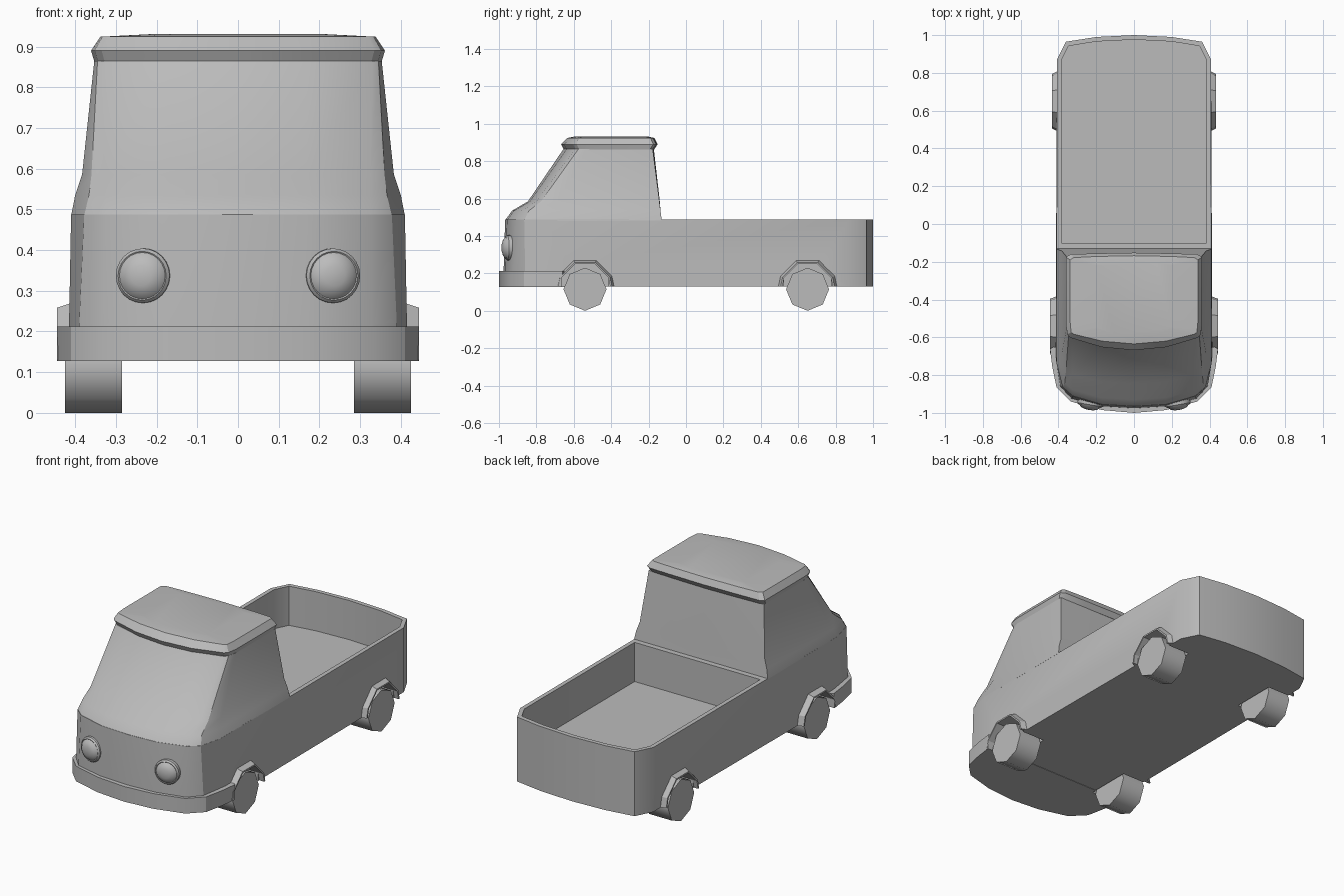
import bpy, bmesh, math
from mathutils import Matrix, Vector

if "Cube" in bpy.data.objects:
    bpy.data.objects.remove(bpy.data.objects["Cube"])

paint = bpy.data.materials.new("grey")
paint.diffuse_color = (0.5, 0.5, 0.5, 1)
paint.use_nodes = True
paint.node_tree.nodes["Principled BSDF"].inputs["Base Color"].default_value = paint.diffuse_color


def make(name, bm, smooth=30):
    bmesh.ops.recalc_face_normals(bm, faces=bm.faces[:])
    me = bpy.data.meshes.new(name)
    bm.to_mesh(me)
    bm.free()
    me.materials.append(paint)
    ob = bpy.data.objects.new(name, me)
    bpy.context.collection.objects.link(ob)
    if smooth:
        shade(ob, smooth)
    return ob


def shade(ob, angle):
    bpy.ops.object.select_all(action='DESELECT')
    ob.select_set(True)
    bpy.context.view_layer.objects.active = ob
    bpy.ops.object.shade_smooth_by_angle(angle=math.radians(angle))


def skin(name, rings, smooth=30, closed=False):
    """Join rings of points; cap the ends unless the rings form a closed loop."""
    bm = bmesh.new()
    vs = [[bm.verts.new(p) for p in r] for r in rings]
    n = len(vs[0])
    for a, b in zip(vs, vs[1:]):
        for i in range(n):
            j = (i + 1) % n
            bm.faces.new((a[i], a[j], b[j], b[i]))
    bm.faces.new(vs[0][::-1])
    bm.faces.new(vs[-1])
    return make(name, bm, smooth)


def plan(half, z):
    """Mirror a half outline (front centre to rear centre) into a ring at z."""
    full = half + [(-x, y) for x, y in half[-2:0:-1]]
    return [(x, y, z) for x, y in full]


def cut(ob, cutter):
    m = ob.modifiers.new("cut", 'BOOLEAN')
    m.operation, m.solver, m.object = 'DIFFERENCE', 'EXACT', cutter
    bpy.ops.object.select_all(action='DESELECT')
    ob.select_set(True)
    bpy.context.view_layer.objects.active = ob
    bpy.ops.object.modifier_apply(modifier=m.name)


# front outlines at rising heights
low = [(0, -.975), (.17, -.965), (.33, -.925), (.39, -.86), (.415, -.70)]
waist = [(0, -.967), (.17, -.957), (.325, -.912), (.378, -.865), (.41, -.74)]
shoulder = [(0, -.93), (.17, -.92), (.325, -.878), (.366, -.84), (.40, -.72)]
sill = [(0, -.845), (.17, -.835), (.325, -.80), (.36, -.775), (.383, -.69)]
brow = [(0, -.655), (.17, -.638), (.33, -.593), (.345, -.575), (.353, -.53)]
tail = [(.408, .87), (.36, .965), (.2, .99), (0, 1)]

# lower body with load bed
body = skin("lower_body", [plan(low + tail, .13), plan(low + tail, .22),
                           plan(waist + tail, .487)], 0)
bed_half = [(0, -.10), (.385, -.10), (.385, .865), (.347, .942), (.2, .966), (0, .976)]
bed = skin("bed_cutter", [plan(bed_half, .27), plan(bed_half, .7)], 0)
cut(body, bed)

# front bumper
bump_half = [(0, -1), (.17, -.985), (.335, -.94), (.41, -.865), (.432, -.76),
             (.445, -.66), (.405, -.64), (0, -.64)]
bumper = skin("front_bumper", [plan(bump_half, .128), plan(bump_half, .212)], 0)

# wheel wells, arch flares and wheels
helpers = [bed]
for end, wy in (("front", -.54), ("rear", .65)):
    for side, s in (("right", 1), ("left", -1)):
        octagon = [math.radians(22.5 + 45 * k) for k in range(8)]
        well = skin("well_cutter", [[(s * x, wy + .136 * math.cos(a), .125 + .136 * math.sin(a))
                                     for a in octagon] for x in (.275, .6)], 0)
        cut(body, well)
        if end == "front":
            cut(bumper, well)
        helpers.append(well)

        edge = .445 if end == "front" else .435
        section = [(.39, .135), (edge, .135), (edge, .144), (.402, .16)]
        rings = []
        for deg in (2, 22.5, 67.5, 112.5, 157.5, 178):
            a = math.radians(deg)
            rings.append([(s * x, wy + r * math.cos(a), .125 + r * math.sin(a))
                          for x, r in section])
        skin(f"{end}_{side}_arch", rings, 0)

        skin(f"{end}_{side}_wheel",
             [[(s * x, wy + .115 * math.cos(k * math.pi / 4), .115 + .115 * math.sin(k * math.pi / 4))
               for k in range(8)] for x in (.285, .425)], 50)

for h in helpers:
    bpy.data.objects.remove(h)
shade(body, 30)
shade(bumper, 30)

# cab: bulging shoulders, sloping windscreen, leaning rear wall
skin("cab", [
    plan(waist + [(.41, -.13), (.2, -.13), (0, -.13)], .484),
    plan(shoulder + [(.40, -.136), (.2, -.136), (0, -.136)], .535),
    plan(sill + [(.383, -.142), (.2, -.141), (0, -.14)], .585),
    plan(brow + [(.353, -.178), (.2, -.174), (0, -.172)], .865)], 30)

# roof with overhanging rim
rim = [(0, -.668), (.17, -.652), (.335, -.603), (.352, -.585), (.361, -.53),
       (.361, -.175), (.335, -.16), (.2, -.156), (0, -.152)]
top = [(0, -.635), (.17, -.62), (.32, -.583), (.333, -.574), (.338, -.52),
       (.338, -.19), (.32, -.178), (.2, -.172), (0, -.168)]
under = [(x * .977, y + (.014 if y < -.4 else -.018)) for x, y in rim]
crown = [(x * .6, -.39 + (y + .39) * .85) for x, y in top]
skin("roof", [plan(under, .862), plan(rim, .89), plan(top, .924), plan(crown, .931)], 25)

# headlights: rim and shallow dome, turned slightly outward
for side, s in (("right", 1), ("left", -1)):
    turn = Matrix.Translation((s * .232, -.945, .337)) @ Matrix.Rotation(s * math.radians(10), 4, 'Z')
    prof = [(.067, .03), (.067, -.012), (.06, -.02), (.057, -.018), (.045, -.031), (.025, -.038), (.006, -.04)]
    skin(f"{side}_headlight",
         [[turn @ Vector((r * math.cos(k * math.pi / 12), y, r * math.sin(k * math.pi / 12)))
           for k in range(24)] for r, y in prof], 35)
